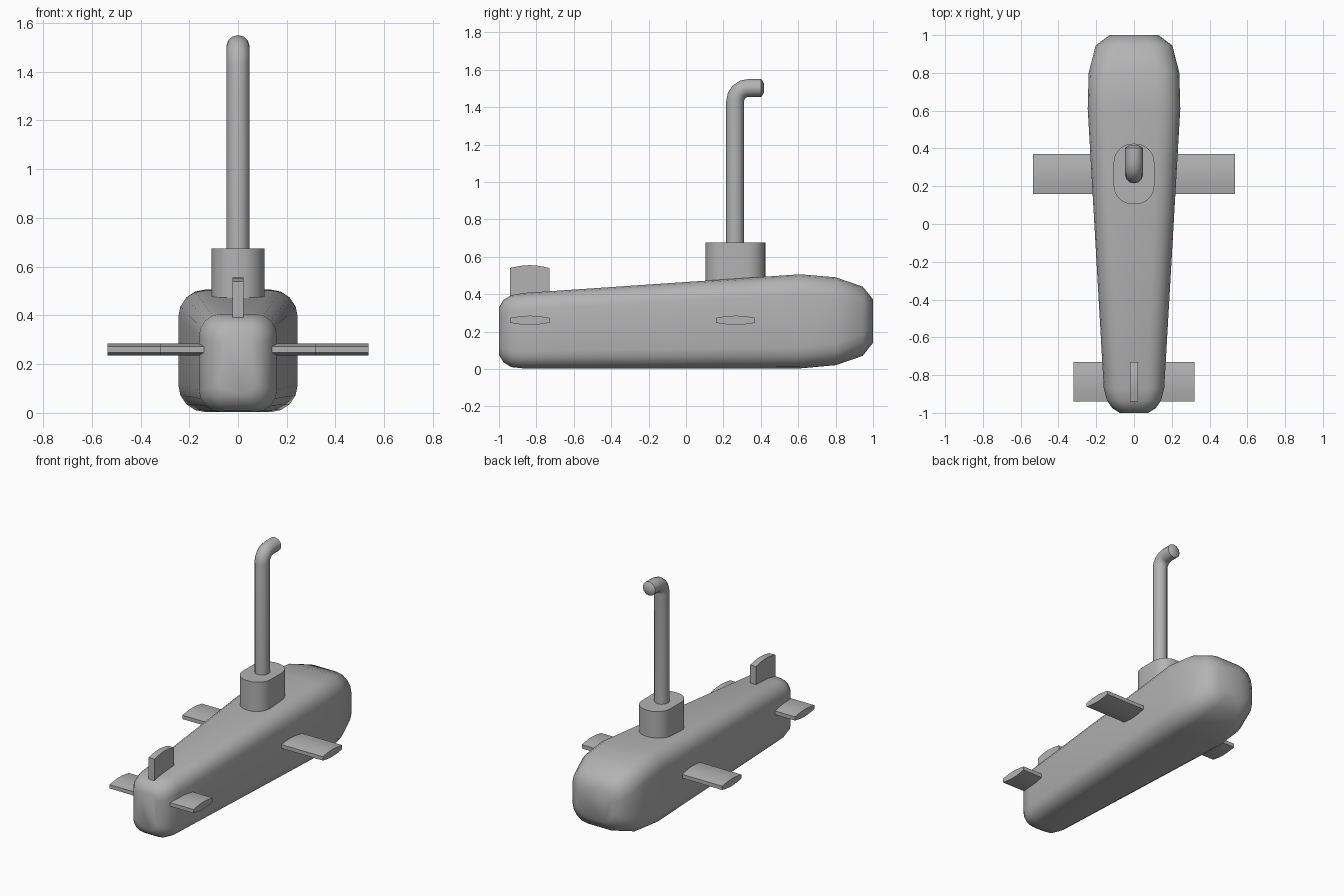
import bpy, bmesh, math

if "Cube" in bpy.data.objects:
    bpy.data.objects.remove(bpy.data.objects["Cube"], do_unlink=True)

grey = bpy.data.materials.new("plain_grey")
grey.use_nodes = True
COLOUR = (0.45, 0.45, 0.45, 1)
grey.diffuse_color = COLOUR
grey.node_tree.nodes["Principled BSDF"].inputs["Base Color"].default_value = COLOUR


def loft(name, rings, angle):
    """Skin a row of closed rings, cap both ends and shade smoothly."""
    bm = bmesh.new()
    loops = [[bm.verts.new(p) for p in ring] for ring in rings]
    for a, b in zip(loops, loops[1:]):
        for i in range(len(a)):
            j = (i + 1) % len(a)
            bm.faces.new((a[i], a[j], b[j], b[i]))
    bm.faces.new(loops[0])
    bm.faces.new(loops[-1])
    bmesh.ops.recalc_face_normals(bm, faces=bm.faces)
    mesh = bpy.data.meshes.new(name)
    bm.to_mesh(mesh)
    bm.free()
    obj = bpy.data.objects.new(name, mesh)
    bpy.context.collection.objects.link(obj)
    mesh.materials.append(grey)
    bpy.ops.object.select_all(action="DESELECT")
    bpy.context.view_layer.objects.active = obj
    obj.select_set(True)
    bpy.ops.object.shade_smooth_by_angle(angle=math.radians(angle))
    return obj


def rounded_rect(half_w, low, high, radius, steps):
    """Points of a rounded rectangle, counter-clockwise."""
    points = []
    for k, (sx, top) in enumerate([(1, 1), (-1, 1), (-1, 0), (1, 0)]):
        cx = sx * (half_w - radius)
        cy = high - radius if top else low + radius
        for s in range(steps + 1):
            a = math.pi / 2 * (k + s / steps)
            points.append((cx + radius * math.cos(a), cy + radius * math.sin(a)))
    return points


# Hull: y, half width, bottom, top, corner radius
sections = [
    (-1.0, 0.075, 0.075, 0.33, 0.05),
    (-0.975, 0.115, 0.035, 0.37, 0.075),
    (-0.935, 0.143, 0.01, 0.394, 0.088),
    (-0.87, 0.16, 0.003, 0.406, 0.09),
    (0.61, 0.245, 0.003, 0.506, 0.112),
    (0.8, 0.24, 0.02, 0.49, 0.115),
    (0.945, 0.203, 0.07, 0.44, 0.115),
    (1.0, 0.13, 0.14, 0.372, 0.08),
]
loft("hull", [[(x, y, z) for x, z in rounded_rect(w, lo, hi, r, 4)]
              for y, w, lo, hi, r in sections], 60)

# Conning tower
tower = rounded_rect(0.108, 0.105, 0.425, 0.1, 6)
loft("conning_tower", [[(x, y, z) for x, y in tower] for z in (0.42, 0.675)], 40)


# Periscope: path of (y, z, tilt of the ring, radius)
def tube_ring(y, z, tilt, r, sides=12):
    ring = []
    for i in range(sides):
        a = 2 * math.pi * i / sides
        across = r * math.sin(a)
        ring.append((r * math.cos(a), y + across * math.cos(tilt),
                     z - across * math.sin(tilt)))
    return ring


R, BEND, Y0, Z0 = 0.048, 0.07, 0.263, 1.432
path = [(Y0, 0.6, 0, R)]
for s in range(5):
    t = math.pi / 2 * s / 4
    path.append((Y0 + BEND * (1 - math.cos(t)), Z0 + BEND * math.sin(t), t, R))
path += [(0.402, Z0 + BEND, math.pi / 2, R), (0.416, Z0 + BEND, math.pi / 2, 0.026)]
loft("periscope", [tube_ring(*p) for p in path], 42)


# Diving planes: lens-shaped section swept outwards
def lens(y0, y1, thin, thick, steps=6):
    edge = []
    for s in range(steps + 1):
        t = s / steps
        edge.append((y0 + (y1 - y0) * t, thin + (thick - thin) * math.sin(math.pi * t)))
    return edge + [(y, -h) for y, h in reversed(edge)]


for place, y0, y1, inner, outer in [("front", -0.94, -0.73, 0.1, 0.32),
                                    ("rear", 0.16, 0.37, 0.15, 0.535)]:
    for side, sx in [("left", 1), ("right", -1)]:
        section = lens(y0, y1, 0.013, 0.025)
        loft(f"{place}_{side}_plane",
             [[(sx * x, y, 0.26 + h) for y, h in section] for x in (inner, outer)], 30)

# Upright fin: flat-sided with a bowed top edge
top_edge = [(y, 0.53 + h) for y, h in lens(-0.94, -0.73, 0.01, 0.025)[:7]]
outline = top_edge + [(-0.73, 0.36), (-0.94, 0.36)]
loft("upright_fin", [[(x, y, z) for y, z in outline] for x in (-0.022, 0.022)], 30)
